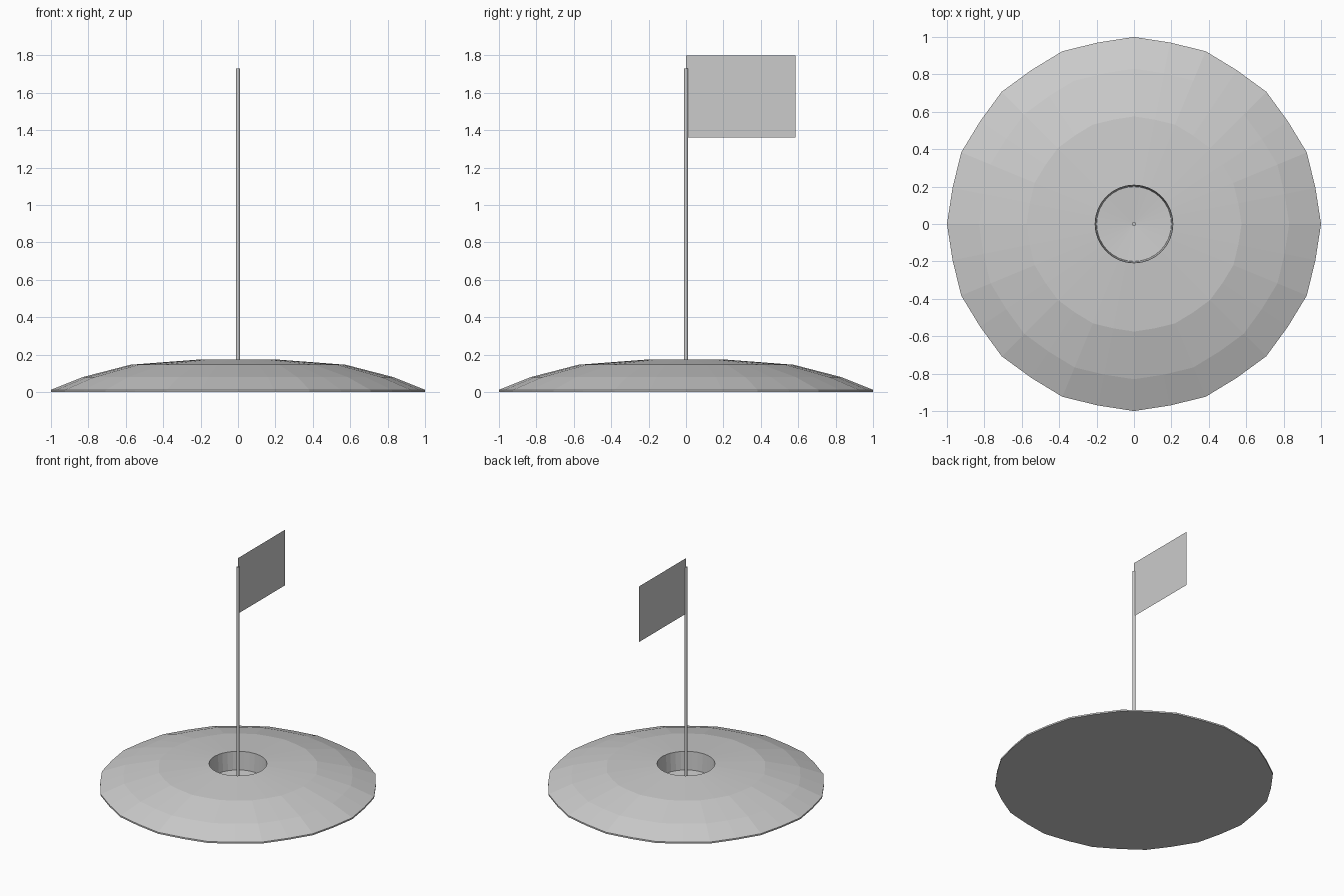
import bpy, bmesh, math

cube = bpy.data.objects.get("Cube")
if cube:
    bpy.data.objects.remove(cube, do_unlink=True)

SEGMENTS = 32
grey = bpy.data.materials.new("light grey")
grey.use_nodes = True
grey.diffuse_color = (0.6, 0.6, 0.6, 1)
grey.node_tree.nodes["Principled BSDF"].inputs["Base Color"].default_value = (0.6, 0.6, 0.6, 1)


def finish(bm, name):
    """Turn a bmesh into a flat-shaded grey object."""
    mesh = bpy.data.meshes.new(name)
    bm.to_mesh(mesh)
    bm.free()
    mesh.materials.append(grey)
    obj = bpy.data.objects.new(name, mesh)
    bpy.context.collection.objects.link(obj)
    return obj


def ring(bm, radius, z, pinch):
    """Circle of vertices whose odd members are pulled inwards."""
    verts = []
    for i in range(SEGMENTS):
        a = math.tau * i / SEGMENTS
        r = radius * (pinch if i % 2 else 1)
        verts.append(bm.verts.new((r * math.cos(a), r * math.sin(a), z)))
    return verts


# Low mound with a cup sunk into its top: radius, height, pinch
profile = [(1, 0, 0.989), (1, 0.012, 0.989), (0.83, 0.08, 0.989), (0.575, 0.146, 0.989),
           (0.208, 0.174, 1), (0.2, 0.03, 1)]
bm = bmesh.new()
rings = [ring(bm, *p) for p in profile]
for low, high in zip(rings, rings[1:]):
    for i in range(SEGMENTS):
        j = (i + 1) % SEGMENTS
        bm.faces.new((low[i], low[j], high[j], high[i]))
bm.faces.new(rings[0][::-1])
# Dished cup floor
centre = bm.verts.new((0, 0, 0.015))
for i in range(SEGMENTS):
    bm.faces.new((rings[-1][i], rings[-1][(i + 1) % SEGMENTS], centre))
finish(bm, "green_mound")

# Pole standing in the cup
bottom, top = 0.015, 1.73
bpy.ops.mesh.primitive_cylinder_add(vertices=12, radius=0.011, depth=top - bottom,
                                    location=(0, 0, (top + bottom) / 2))
pole = bpy.context.object
pole.name = "flag_pole"
pole.data.materials.append(grey)

# Flat sheet flag
bm = bmesh.new()
corners = [(0, 1.36), (0.585, 1.36), (0.585, 1.8), (0, 1.8)]
bm.faces.new([bm.verts.new((0, y, z)) for y, z in corners])
finish(bm, "flag")
